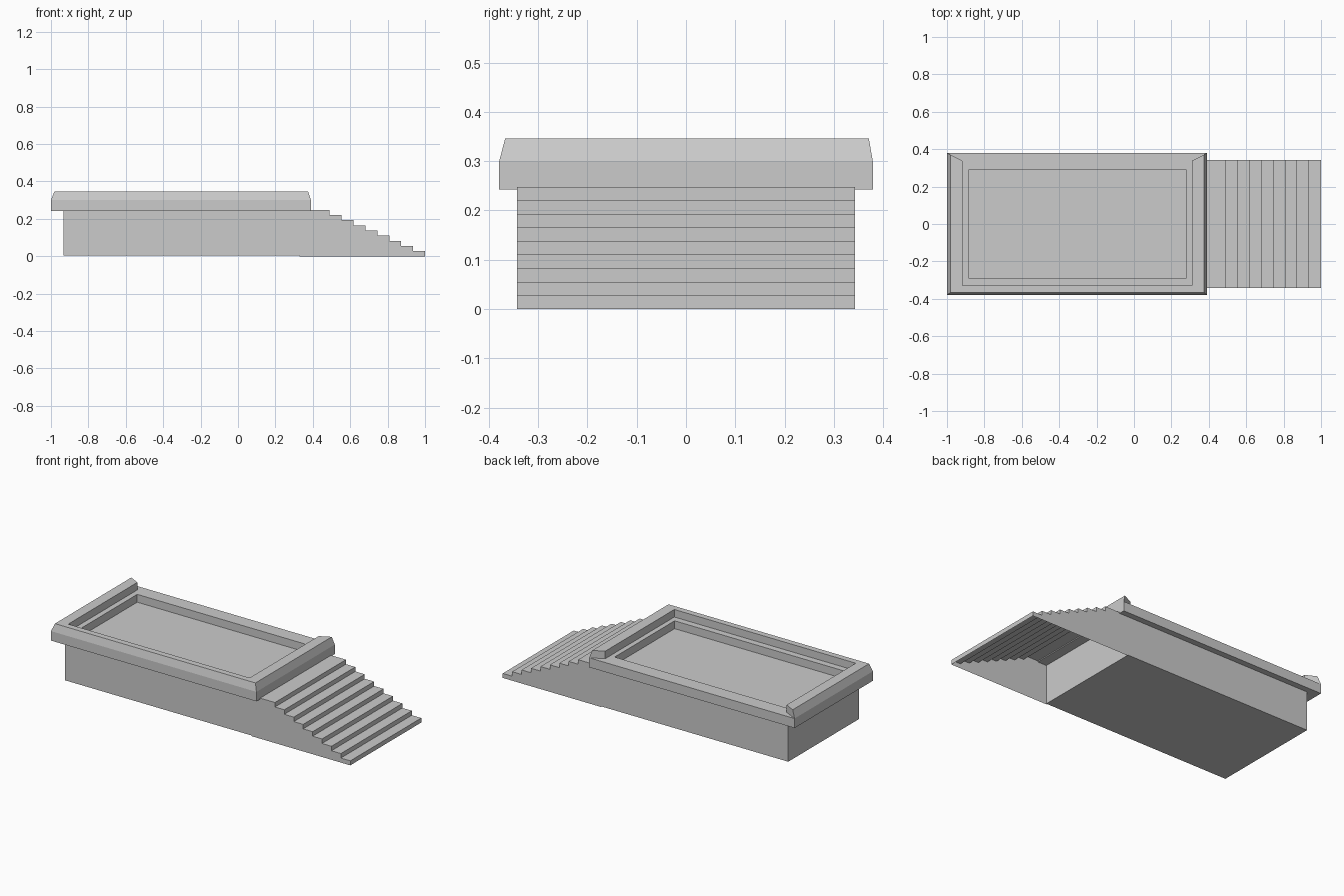
import bpy, bmesh

if "Cube" in bpy.data.objects:
    bpy.data.objects.remove(bpy.data.objects["Cube"])


class Part:
    """Small mesh builder working on loops of points."""
    def __init__(self, name):
        self.name, self.bm = name, bmesh.new()

    def face(self, pts):
        self.bm.faces.new([self.bm.verts.new(p) for p in pts])

    def bridge(self, a, b, closed=True):
        n = len(a)
        for i in range(n if closed else n - 1):
            j = (i + 1) % n
            self.face([a[i], a[j], b[j], b[i]])

    def finish(self):
        bmesh.ops.remove_doubles(self.bm, verts=self.bm.verts, dist=1e-5)
        bmesh.ops.recalc_face_normals(self.bm, faces=self.bm.faces)
        mesh = bpy.data.meshes.new(self.name)
        self.bm.to_mesh(mesh)
        self.bm.free()
        ob = bpy.data.objects.new(self.name, mesh)
        bpy.context.collection.objects.link(ob)


def path(x0, x1, y0, y1, z):
    # starts and ends at the back corners, running round the front
    return [(x0, y1, z), (x0, y0, z), (x1, y0, z), (x1, y1, z)]


W = 0.343                       # half width of base and stairs
LEDGE, CURB, FLOOR = 0.30, 0.346, 0.252

# Platform: base walls, overhanging rim, three-sided raised curb, sunken floor
p = Part("platform")
foot = path(-0.932, 0.33, -W, W, 0.004)
neck = path(-0.932, 0.33, -W, W, 0.242)
under = path(-1.0, 0.39, -0.379, 0.379, 0.242)
edge = path(-1.0, 0.39, -0.379, 0.379, LEDGE)
pit = path(-0.885, 0.28, -0.29, 0.29, LEDGE)
floor = path(-0.885, 0.28, -0.29, 0.29, FLOOR)
curb_out = path(-0.982, 0.375, -0.367, 0.371, CURB)
curb_in = path(-0.918, 0.31, -0.33, 0.338, CURB)
curb_foot = path(-0.918, 0.31, -0.33, 0.338, LEDGE)

p.face(foot)
for a, b in ((foot, neck), (neck, under), (under, edge), (pit, floor)):
    p.bridge(a, b)
p.face(floor)
for a, b in ((edge, curb_out), (curb_out, curb_in),
             (curb_in, curb_foot), (curb_foot, pit)):
    p.bridge(a, b, closed=False)
# mitred curb ends and the flat back ledge
for i in (0, 3):
    p.face([edge[i], curb_out[i], curb_in[i], curb_foot[i]])
p.face([edge[0], edge[3], curb_foot[3], pit[3], pit[0], curb_foot[0]])
p.finish()

# Stairs: stepped sheet with two side walls, open underneath
s = Part("stairs")
steps, x_start = 9, 0.33
rise, run = 0.248 / steps, (1.0 - 0.49) / (steps - 1)
profile = [(x_start, steps * rise)]
for i in range(steps):
    x, z = 0.49 + i * run, (steps - i) * rise
    profile += [(x, z), (x, z - rise)]
left = [(x, -W, z) for x, z in profile]
right = [(x, W, z) for x, z in profile]
s.bridge(left, right, closed=False)
for side in (left, right):
    s.face(side + [(x_start, side[0][1], 0.0)])
s.finish()
